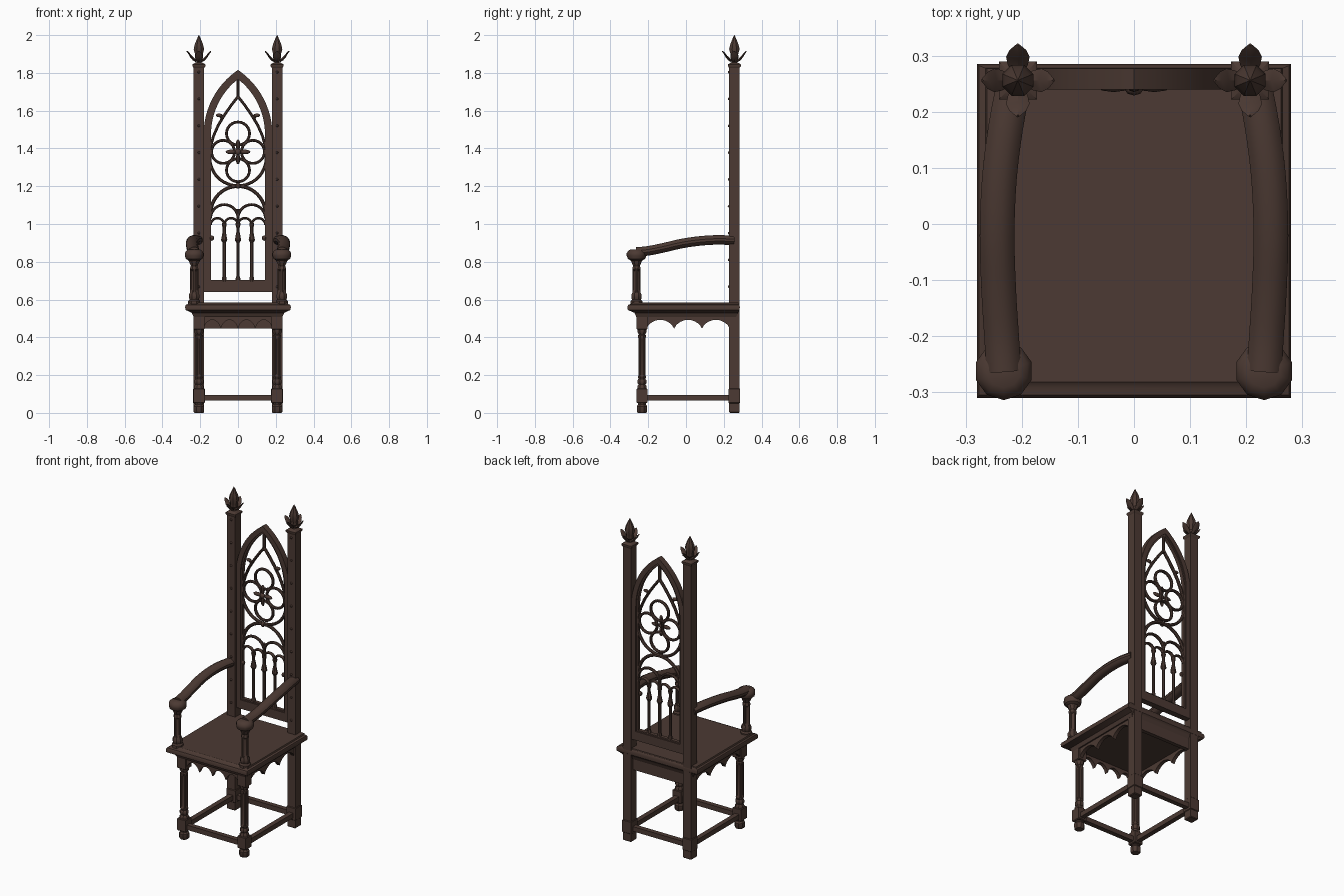
import bpy, bmesh, math
from mathutils import Vector

if "Cube" in bpy.data.objects:
    bpy.data.objects.remove(bpy.data.objects["Cube"])

wood = bpy.data.materials.new("dark oak")
wood.diffuse_color = (0.072, 0.042, 0.033, 1)
wood.use_nodes = True
wood.node_tree.nodes["Principled BSDF"].inputs["Base Color"].default_value = wood.diffuse_color
PI = math.pi


def finish(name, bm):
    bmesh.ops.recalc_face_normals(bm, faces=bm.faces)
    me = bpy.data.meshes.new(name)
    bm.to_mesh(me)
    bm.free()
    me.materials.append(wood)
    ob = bpy.data.objects.new(name, me)
    bpy.context.collection.objects.link(ob)
    return ob


def loft(name, rings, closed=False):
    """Skin a list of equal-sized point rings, capped unless closed."""
    bm = bmesh.new()
    vs = [[bm.verts.new(p) for p in r] for r in rings]
    n = len(vs[0])
    for i in range(len(vs) if closed else len(vs) - 1):
        a, b = vs[i], vs[(i + 1) % len(vs)]
        for j in range(n):
            bm.faces.new((a[j], a[(j + 1) % n], b[(j + 1) % n], b[j]))
    if not closed:
        bm.faces.new(vs[0])
        bm.faces.new(vs[-1])
    return finish(name, bm)


def stack(name, cx, cy, levels):
    """Rectangular sections: levels of (half x, half y, z)."""
    return loft(name, [[(cx + i * a, cy + j * b, z) for i, j in ((-1, -1), (1, -1), (1, 1), (-1, 1))]
                       for a, b, z in levels])


def block(name, cx, cy, h, z0, z1, c=0.004):
    return stack(name, cx, cy, [(h - c, h - c, z0), (h, h, z0 + c), (h, h, z1 - c), (h - c, h - c, z1)])


def lathe(name, cx, cy, prof, n=12):
    """Turned part: prof of (radius, z)."""
    return loft(name, [[(cx + r * math.cos(2 * PI * (k + .5) / n), cy + r * math.sin(2 * PI * (k + .5) / n), z)
                        for k in range(n)] for r, z in prof])


def sweep(name, path, ra, rb, ref=(0, 1, 0), n=8, closed=False):
    """Bar along a path, ra along ref and rb across it."""
    P = [Vector(p) for p in path]
    ref, rings, m = Vector(ref), [], len(path)
    for i, p in enumerate(P):
        t = (P[(i + 1) % m] - P[i - 1]) if closed else (P[min(i + 1, m - 1)] - P[max(i - 1, 0)])
        t.normalize()
        a = (ref - t * ref.dot(t)).normalized()
        b = t.cross(a)
        rings.append([p + a * ra * math.cos(2 * PI * (k + .5) / n) + b * rb * math.sin(2 * PI * (k + .5) / n)
                      for k in range(n)])
    return loft(name, rings, closed)


def strip(name, outer, inner, d0, d1, side=False, closed=False):
    """Flat band between two outlines, with thickness d0..d1."""
    f = (lambda p, d: (d, p[0], p[1])) if side else (lambda p, d: (p[0], d, p[1]))
    return loft(name, [[f(o, d0), f(i, d0), f(i, d1), f(o, d1)] for o, i in zip(outer, inner)], closed)


def ball(name, loc, scale):
    bm = bmesh.new()
    bmesh.ops.create_uvsphere(bm, u_segments=8, v_segments=6, radius=1)
    for v in bm.verts:
        v.co = Vector(loc) + Vector(a * b for a, b in zip(v.co, scale))
    return finish(name, bm)


PX, BY, FY, TY = .207, .256, -.233, .258   # post x, back y, front leg y, tracery y

# seat with moulded edge
loft("seat", [[(i * a, y1 if j > 0 else y0, z) for i, j in ((-1, -1), (1, -1), (1, 1), (-1, 1))]
              for a, y0, y1, z in ((.235, -.263, .265, .508), (.245, -.273, .275, .53), (.262, -.292, .278, .538),
                                   (.278, -.308, .284, .545), (.28, -.31, .285, .562), (.276, -.305, .282, .572),
                                   (.265, -.293, .278, .576), (.262, -.282, .277, .584))])


# scalloped aprons (front and sides), plain back apron
def scallops(a, b, n, k=12):
    us = [i / (n * k) for i in range(n * k + 1)]
    low = [(a + (b - a) * u, .447 + .046 * abs(math.sin(PI * u * n)) ** .65) for u in us]
    return [(p[0], .515) for p in low], low


strip("front_apron", *scallops(-.182, .182, 4), -.252, -.23)
stack("back_apron", 0, .255, [(.19, .012, .447), (.19, .012, .515)])

for s in (-1, 1):
    x = s * PX
    strip("side_apron", *scallops(-.21, .232, 3), s * .205, s * .227, side=True)

    # back posts with plinth and studs
    block("back_post", x, BY, .0275, 0, 1.832)
    block("post_plinth", x, BY, .031, .05, .13)
    for k in range(9):
        ball("post_stud", (x, .228, .668 + .142 * k), (.007, .007, .007))

    # finials: collar, neck, bud and four curled leaves
    stack("finial_collar", x, BY, [(.027, .027, 1.825), (.034, .034, 1.835), (.034, .034, 1.845), (.018, .018, 1.855)])
    lathe("finial_bud", x, BY, [(.016, 1.85), (.013, 1.868), (.023, 1.88), (.022, 1.9), (.03, 1.925),
                                (.024, 1.95), (.011, 1.98), (.001, 2.0)], 8)
    for q in range(4):
        c, d = round(math.cos(q * PI / 2)), round(math.sin(q * PI / 2))
        rings = []
        for r, z, w, t in ((.012, 1.862, .01, .005), (.028, 1.872, .018, .005), (.042, 1.887, .021, .004),
                           (.054, 1.905, .015, .003), (.064, 1.915, .003, .002)):
            rings.append([(x + c * (r + e) - d * v, BY + d * (r + e) + c * v, z - e)
                          for v, e in ((-w, 0), (0, t), (w, 0), (0, -t))])
        loft("finial_leaf", rings)

    # front legs
    block("leg_block", x, FY, .0285, .44, .512)
    block("leg_plinth", x, FY, .0285, .052, .13)
    lathe("leg_foot", x, FY, [(.024, 0), (.03, .008), (.03, .035), (.022, .045), (.022, .055)], 8)
    lathe("front_leg", x, FY, [(.027, .125), (.027, .14), (.02, .15), (.026, .158), (.026, .172), (.02, .18),
                               (.024, .19), (.016, .205), (.016, .39), (.023, .4), (.023, .41), (.018, .416),
                               (.027, .428), (.027, .442)], 8)
    for k in range(4):
        a = k * PI / 2 + PI / 4
        lathe("leg_shaft", x + .015 * math.cos(a), FY + .015 * math.sin(a), [(.008, .19), (.008, .405)], 8)

    # arm support and knob
    ax, ay = s * .232, -.262
    lathe("arm_support", ax, ay, [(.034, .575), (.034, .592), (.026, .6), (.03, .612), (.03, .625), (.022, .64),
                                  (.017, .655), (.017, .752), (.023, .758), (.023, .77), (.019, .778), (.027, .795),
                                  (.034, .812)], 8)
    for k in range(4):
        a = k * PI / 2
        lathe("support_shaft", ax + .015 * math.cos(a), ay + .015 * math.sin(a), [(.008, .635), (.008, .765)], 8)
    lathe("arm_knob", ax, ay, [(.03, .806), (.046, .816), (.052, .832), (.052, .845), (.044, .858), (.03, .866)], 10)

    # curved armrest, smoothed through a few points
    key = [(.232, -.262, .852), (.236, -.2, .858), (.241, -.12, .874), (.244, -.02, .897), (.24, .08, .911),
           (.229, .17, .916), (.214, .25, .913)]
    path = []
    for i in range(len(key) - 1):
        q = [Vector(key[min(max(i + o, 0), len(key) - 1)]) for o in (-1, 0, 1, 2)]
        for u in (0, .25, .5, .75):
            path.append(.5 * (2 * q[1] + (q[2] - q[0]) * u + (2 * q[0] - 5 * q[1] + 4 * q[2] - q[3]) * u * u
                              + (3 * q[1] - q[0] - 3 * q[2] + q[3]) * u ** 3))
    path.append(Vector(key[-1]))
    sweep("armrest", [(s * p.x, p.y, p.z) for p in path], .026, .032, (0, 0, 1), 12)

    # side stretchers
    sweep("side_stretcher", [(x, FY, .08), (x, BY, .08)], .021, .021, (0, 0, 1), 4)

for y in (FY, BY):
    sweep("cross_stretcher", [(-PX, y, .08), (PX, y, .08)], .021, .021, (0, 0, 1), 4)


# pointed back frame
def lancet(w, zb, R, k=16):
    c, zs = .231, 1.473
    end = math.acos(c / R)
    right = [(w, zb)] + [(-c + R * math.cos(end * i / k), zs + R * math.sin(end * i / k)) for i in range(k + 1)]
    return right + [(-p[0], p[1]) for p in reversed(right[:-1])]


strip("back_frame", lancet(.182, .64, .413), lancet(.152, .695, .383), .24, .277, closed=True)
strip("frame_inner_moulding", lancet(.154, .69, .385), lancet(.143, .703, .374), .247, .27, closed=True)


# tracery
def arc(name, cx, cz, r, a0, a1, t=.009, n=24):
    full = a1 - a0 >= 360
    pts = [(cx + r * math.cos(math.radians(a0 + (a1 - a0) * i / n)), TY,
            cz + r * math.sin(math.radians(a0 + (a1 - a0) * i / n))) for i in range(n + (not full))]
    return sweep(name, pts, .011, t, closed=full)


QZ = 1.382
for q in range(4):
    a = q * PI / 2
    c, d = math.cos(a), math.sin(a)
    m = .079 if q % 2 == 0 else .097
    arc("quatrefoil_ring", m * c, QZ + m * d, .061, 0, 360, .008)
    ball("rosette_petal", (.036 * c, .245, QZ + .036 * d), (.012 + .018 * abs(c), .01, .012 + .018 * abs(d)))
ball("rosette_boss", (0, .241, QZ), (.017, .012, .017))
arc("lower_rose_arc", 0, 1.352, .15, 180, 360)
arc("great_arch", 0, 1.055, .145, 0, 180, .01)
sweep("apex_bar", [(0, TY, 1.78), (0, TY, 1.66)], .011, .009)
for s in (-1, 1):
    sweep("upper_branch", [(s * u, TY, z) for u, z in ((0, 1.675), (.035, 1.63), (.07, 1.58), (.105, 1.522),
                                                      (.13, 1.465), (.148, 1.4))], .011, .008)
    arc("paired_arch", s * .0725, 1.03, .0725, 0, 180, .008)
    for u in (.0365, .109):
        arc("small_arch", s * u, .995, .036, 0, 180, .007, 14)
    ball("arch_leaf", (s * .1, .25, 1.575), (.017, .01, .01))
    ball("arch_leaf_tip", (s * .088, .25, 1.568), (.007, .007, .016))
    ball("stile_leaf", (s * .138, .25, .925), (.012, .01, .014))
ball("key_boss", (0, .246, 1.203), (.014, .012, .016))

# mullions with pointed caps
for u, top in ((-.073, 1.0), (0, 1.08), (.073, 1.0)):
    lathe("mullion", u, TY, [(.013, .69), (.013, .715), (.009, .725), (.009, top)], 8)
    lathe("mullion_cap", u, TY, [(.009, .9), (.018, .915), (.014, .935), (.008, .965)], 8)
    lathe("mullion_capital", u, TY, [(.008, .975), (.014, .995), (.014, 1.003), (.008, 1.01)], 8)

# smooth the rounded parts, keep hard edges
bpy.ops.object.select_all(action='SELECT')
bpy.context.view_layer.objects.active = bpy.context.selected_objects[0]
bpy.ops.object.shade_smooth_by_angle(angle=math.radians(35))
